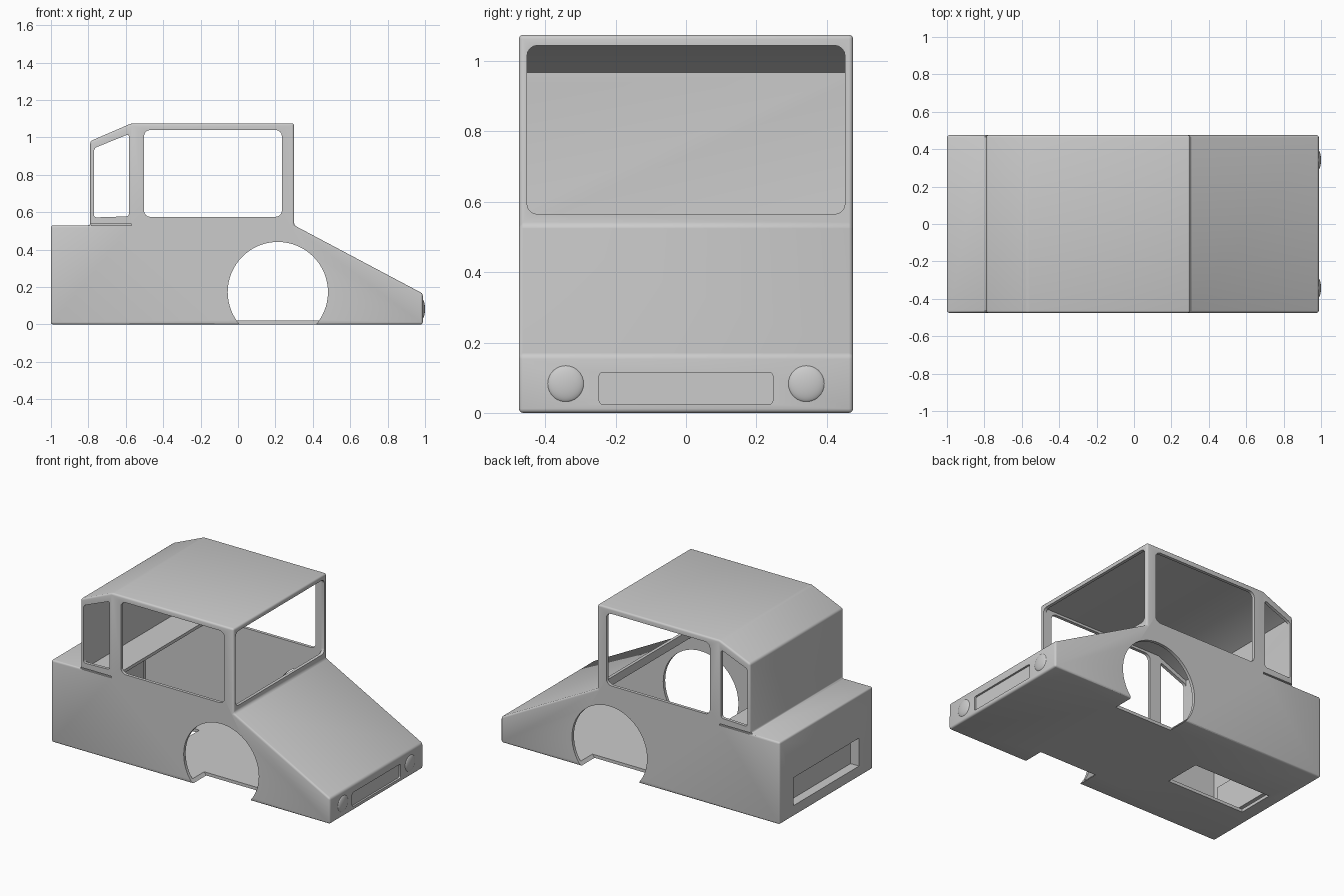
import bpy, bmesh, math
from mathutils import Vector

cube = bpy.data.objects.get("Cube")
if cube:
    bpy.data.objects.remove(cube, do_unlink=True)

grey = bpy.data.materials.new("light_grey")
grey.use_nodes = True
grey.diffuse_color = (0.6, 0.6, 0.6, 1)
grey.node_tree.nodes["Principled BSDF"].inputs["Base Color"].default_value = (0.6, 0.6, 0.6, 1)


def prism(name, points, lo, hi, axis="y", radius=0.0, segments=4, all_edges=False):
    """Extrude a 2D outline along an axis, rounding its long edges (or all edges)."""
    place = {"x": lambda a, b, t: (t, a, b),
             "y": lambda a, b, t: (a, t, b),
             "z": lambda a, b, t: (a, b, t)}[axis]
    bm = bmesh.new()
    near = [bm.verts.new(place(a, b, lo)) for a, b in points]
    far = [bm.verts.new(place(a, b, hi)) for a, b in points]
    bm.faces.new(near)
    bm.faces.new(far[::-1])
    for i in range(len(points)):
        j = (i + 1) % len(points)
        bm.faces.new((near[j], near[i], far[i], far[j]))
    bmesh.ops.recalc_face_normals(bm, faces=bm.faces)
    if radius:
        k = "xyz".index(axis)
        edges = [e for e in bm.edges
                 if all_edges or abs(e.verts[0].co[k] - e.verts[1].co[k]) > 1e-4]
        bmesh.ops.bevel(bm, geom=edges, offset=radius, segments=segments,
                        profile=0.5, affect="EDGES", clamp_overlap=True)
    mesh = bpy.data.meshes.new(name)
    bm.to_mesh(mesh)
    bm.free()
    mesh.materials.append(grey)
    obj = bpy.data.objects.new(name, mesh)
    bpy.context.collection.objects.link(obj)
    return obj


def rect(a0, a1, b0, b1):
    return [(a0, b0), (a1, b0), (a1, b1), (a0, b1)]


def subtract(target, cutter):
    mod = target.modifiers.new("cut", "BOOLEAN")
    mod.operation = "DIFFERENCE"
    mod.solver = "EXACT"
    mod.object = cutter
    bpy.context.view_layer.objects.active = target
    bpy.ops.object.modifier_apply(modifier=mod.name)
    bpy.data.objects.remove(cutter, do_unlink=True)


def smooth(obj):
    bpy.ops.object.select_all(action="DESELECT")
    obj.select_set(True)
    bpy.context.view_layer.objects.active = obj
    bpy.ops.object.shade_smooth_by_angle(angle=math.radians(30))


# Body shell: side profile with rear deck, cab and sloping hood
body = prism("body_shell", [
    (-1, 0), (0.988, 0), (0.988, 0.165), (0.3, 0.53), (0.3, 1.075),
    (-0.57, 1.075), (-0.79, 0.98), (-0.79, 0.53), (-1, 0.53)],
    -0.475, 0.475, radius=0.012, segments=3, all_edges=True)

# Hollow interior, leaving the deck shelf running into the cab
cavity = prism("cavity", [
    (-0.98, 0.02), (0.965, 0.02), (0.965, 0.15), (0.28, 0.512), (0.28, 1.055),
    (-0.565, 1.055), (-0.77, 0.967), (-0.77, 0.53), (-0.57, 0.53),
    (-0.57, 0.51), (-0.98, 0.51)], -0.455, 0.455)
# Solid pocket kept behind the rear wall for the recess
subtract(cavity, prism("pocket", rect(-1.1, -0.92, 0.05, 0.27), -0.355, 0.355))
subtract(body, cavity)

# Side windows, through both sides
subtract(body, prism("side_window", rect(-0.503, 0.235, 0.575, 1.04), -0.6, 0.6, radius=0.035))
subtract(body, prism("rear_side_window", [
    (-0.77, 0.572), (-0.583, 0.578), (-0.583, 1.018), (-0.77, 0.942)],
    -0.6, 0.6, radius=0.015))

# Windscreen opening
subtract(body, prism("windscreen", rect(-0.452, 0.452, 0.565, 1.045), 0.2, 0.4, "x", 0.03))

# Wheel arches, cutting the side walls and notching the floor
circle = [(0.213 + 0.268 * math.cos(math.tau * i / 64),
           0.173 + 0.268 * math.sin(math.tau * i / 64)) for i in range(64)]
for side in (-1, 1):
    subtract(body, prism("arch", circle, *sorted((side * 0.335, side * 0.6))))
    # Groove between cab and shoulder
    subtract(body, prism("groove", rect(-0.8, -0.57, 0.528, 0.538),
                         *sorted((side * 0.464, side * 0.6))))

# Floor opening, rear recess and grille recess
subtract(body, prism("floor_hole", rect(-0.91, -0.36, -0.12, 0.12), -0.1, 0.03, "z"))
subtract(body, prism("rear_recess", rect(-0.335, 0.335, 0.07, 0.25), -1.1, -0.94, "x"))
subtract(body, prism("grille_recess", rect(-0.247, 0.247, 0.025, 0.115), 0.976, 1.1, "x", 0.01))
smooth(body)

# Domed headlights
for side, label in ((1, "left"), (-1, "right")):
    bpy.ops.mesh.primitive_uv_sphere_add(segments=32, ring_count=16, radius=0.053,
                                         location=(0.984, side * 0.342, 0.083))
    lamp = bpy.context.object
    lamp.name = "headlight_" + label
    lamp.scale = (0.3, 1, 1)
    lamp.data.materials.append(grey)
    smooth(lamp)
